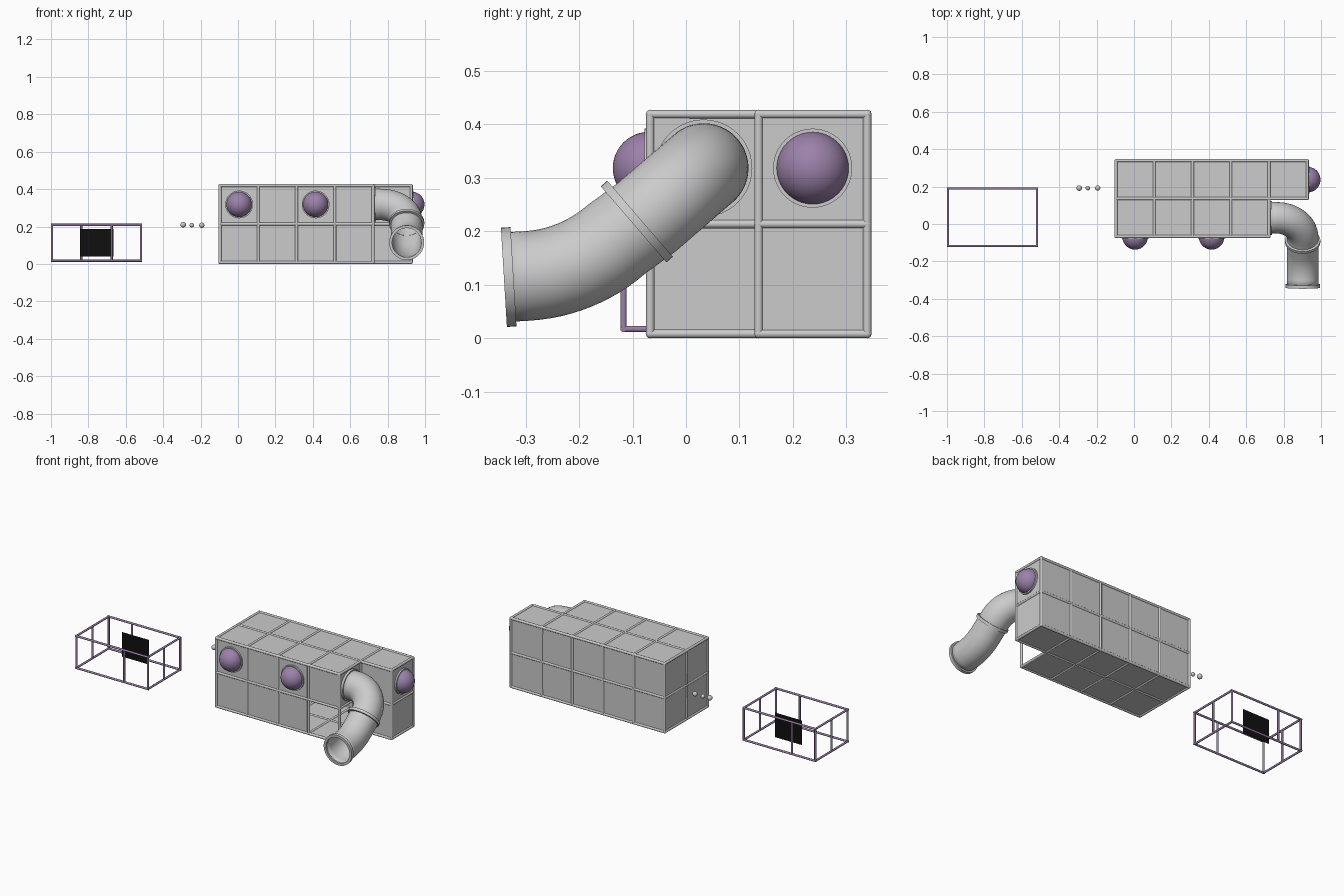
import bpy, bmesh, math
from mathutils import Vector, Quaternion

if "Cube" in bpy.data.objects:
    bpy.data.objects.remove(bpy.data.objects["Cube"])


def material(name, rgb):
    m = bpy.data.materials.new(name)
    m.diffuse_color = (*rgb, 1)
    m.use_nodes = True
    m.node_tree.nodes["Principled BSDF"].inputs["Base Color"].default_value = m.diffuse_color
    return m


PURPLE = material("purple", (0.33, 0.22, 0.40))
BLACK = material("black", (0.005, 0.005, 0.005))


def finish(name, bm, mat=None, smooth=True):
    bmesh.ops.recalc_face_normals(bm, faces=bm.faces)
    me = bpy.data.meshes.new(name)
    bm.to_mesh(me)
    bm.free()
    ob = bpy.data.objects.new(name, me)
    bpy.context.collection.objects.link(ob)
    if mat:
        me.materials.append(mat)
    if smooth:
        bpy.ops.object.select_all(action='DESELECT')
        ob.select_set(True)
        bpy.context.view_layer.objects.active = ob
        bpy.ops.object.shade_smooth_by_angle(angle=math.radians(40))
    return ob


def add_bar(bm, a, b, r, sides=12):
    a, b = Vector(a), Vector(b)
    d = b - a
    geo = bmesh.ops.create_cone(bm, cap_ends=True, segments=sides, radius1=r,
                                radius2=r, depth=d.length)
    rot = d.to_track_quat('Z', 'Y')
    for v in geo['verts']:
        v.co = rot @ v.co + (a + b) / 2


def sweep(bm, sections, normal, sides=48, closed=False):
    """Skin circles given as (point, tangent, radius)."""
    rings, prev, n = [], None, Vector(normal)
    for p, t, r in sections:
        t = t.normalized()
        if prev is not None:
            n = prev.rotation_difference(t) @ n
        prev = t
        side = t.cross(n)
        rings.append([bm.verts.new(p + r * (math.cos(k * math.tau / sides) * n
                      + math.sin(k * math.tau / sides) * side)) for k in range(sides)])
    pairs = list(zip(rings, rings[1:])) + ([(rings[-1], rings[0])] if closed else [])
    for u, w in pairs:
        for k in range(sides):
            j = (k + 1) % sides
            bm.faces.new((u[k], u[j], w[j], w[k]))


def collar(name, centre, axis, r_in, r_out, length):
    bm = bmesh.new()
    c, t = Vector(centre), Vector(axis).normalized()
    a, b = c - t * length / 2, c + t * length / 2
    sweep(bm, [(a, t, r_in), (a, t, r_out), (b, t, r_out), (b, t, r_in)],
          t.orthogonal().normalized(), closed=True)
    return finish(name, bm)


# Hull: grid of cells with one corner column left out
XS = [-0.096 + 0.2045 * i for i in range(6)]
YS = [-0.067, 0.136, 0.339]
ZS = [0.008, 0.2135, 0.419]
cells = {(i, j, k) for i in range(5) for j in range(2) for k in range(2)
         if not (i == 4 and j == 0)}
open_faces = {((3, 0, 0), 1, 0), ((3, 0, 0), 0, 1)}   # doorway


def at(p):
    return Vector((XS[p[0]], YS[p[1]], ZS[p[2]]))


bars, panels = set(), bmesh.new()
for c in cells:
    for axis in range(3):
        for side in (0, 1):
            nb = list(c)
            nb[axis] += 1 if side else -1
            if tuple(nb) in cells:
                continue
            u, w = [q for q in range(3) if q != axis]
            quad = []
            for du, dw in ((0, 0), (1, 0), (1, 1), (0, 1)):
                p = list(c)
                p[axis] += side
                p[u] += du
                p[w] += dw
                quad.append(tuple(p))
            for s, e in zip(quad, quad[1:] + quad[:1]):
                bars.add(tuple(sorted((s, e))))
            if (c, axis, side) not in open_faces:
                panels.faces.new([panels.verts.new(at(p)) for p in quad])
bmesh.ops.remove_doubles(panels, verts=panels.verts, dist=1e-4)
ob = finish("hull_panels", panels, smooth=False)
mod = ob.modifiers.new("thickness", 'SOLIDIFY')
mod.thickness, mod.offset = 0.006, 0

bm = bmesh.new()
for s, e in sorted(bars):
    add_bar(bm, at(s), at(e), 0.008)
for p in sorted({q for b in bars for q in b}):        # rounded joints
    geo = bmesh.ops.create_icosphere(bm, subdivisions=2, radius=0.0085)
    bmesh.ops.translate(bm, verts=geo['verts'], vec=at(p))
finish("hull_frame", bm)

# Domed windows with collars
for i, (pos, axis) in enumerate([((0.006, -0.069, 0.318), (0, -1, 0)),
                                 ((0.415, -0.069, 0.318), (0, -1, 0)),
                                 ((0.929, 0.237, 0.318), (1, 0, 0))]):
    bm = bmesh.new()
    bmesh.ops.create_uvsphere(bm, u_segments=40, v_segments=24, radius=0.068)
    bmesh.ops.bisect_plane(bm, geom=bm.verts[:] + bm.edges[:] + bm.faces[:],
                           plane_co=(0, 0, 0), plane_no=(0, 0, 1), clear_inner=True)
    rot = Vector(axis).to_track_quat('Z', 'Y')
    for v in bm.verts:
        v.co = rot @ v.co + Vector(pos)
    finish(f"window_dome_{i}", bm, PURPLE)
    collar(f"window_collar_{i}", Vector(pos) + Vector(axis) * 0.003, axis, 0.066, 0.074, 0.012)

# Bent pipe: elbow down and forward, then levelling out
d1 = Vector((0, -0.757, -0.653)).normalized()
d2 = Vector((0, -0.998, -0.06)).normalized()
X = Vector((1, 0, 0))
start = Vector((0.724, 0.033, 0.318))
R1, R2 = 0.14, 0.28
path = [(start, X)]
base = Vector((0.762, 0.033, 0.318))
for k in range(17):
    a = math.pi / 2 * k / 16
    path.append((base + R1 * (math.sin(a) * X + (1 - math.cos(a)) * d1),
                 math.cos(a) * X + math.sin(a) * d1))
turn = d1.angle(d2)
corner = Vector((0.902, -0.203, 0.122))
p = corner - d1 * R2 * math.tan(turn / 2)
inward = (d2 - d1 * d1.dot(d2)).normalized()
for k in range(13):
    a = turn * k / 12
    path.append((p + R2 * (math.sin(a) * d1 + (1 - math.cos(a)) * inward),
                 math.cos(a) * d1 + math.sin(a) * inward))
end = corner + d2 * 0.137
path.append((end, d2))
bm = bmesh.new()
outer = [(q, t, 0.084) for q, t in path]
sweep(bm, outer, (0, 0, 1))
ob = finish("pipe", bm)
mod = ob.modifiers.new("wall", 'SOLIDIFY')
mod.thickness, mod.offset = 0.006, -1
collar("pipe_base_collar", start + X * 0.006, X, 0.08, 0.091, 0.014)
collar("pipe_middle_collar", (0.902, -0.092, 0.218), d1, 0.08, 0.094, 0.016)
collar("pipe_end_collar", end - d2 * 0.008, d2, 0.078, 0.093, 0.018)

# Open cage standing apart on the left
bm = bmesh.new()
x0, x1, y0, y1, z0, z1 = -0.994, -0.518, -0.117, 0.19, 0.017, 0.209
r = 0.006
for z in (z0, z1):
    for y in (y0, y1):
        add_bar(bm, (x0 - r, y, z), (x1 + r, y, z), r)
    for x in (x0, x1):
        add_bar(bm, (x, y0, z), (x, y1, z), r)
ym = (y0 + y1) / 2
for x, y in ((x0, y0), (x0, y1), (x1, y0), (x1, y1), (x0, ym), (x1, ym),
             (-0.675, y0), (-0.838, y1)):
    add_bar(bm, (x, y, z0), (x, y, z1), r)
finish("cage", bm, PURPLE)

# Dark upright screen inside the cage
bm = bmesh.new()
bm.faces.new([bm.verts.new((x, 0.105, z)) for x, z in
              ((-0.845, 0.04), (-0.665, 0.04), (-0.665, 0.188), (-0.845, 0.188))])
finish("cage_screen", bm, BLACK, smooth=False)

# Small floating knobs between cage and hull
for i, (x, z, rad) in enumerate([(-0.293, 0.21, 0.015), (-0.247, 0.207, 0.012),
                                 (-0.194, 0.207, 0.014)]):
    bm = bmesh.new()
    bmesh.ops.create_uvsphere(bm, u_segments=20, v_segments=12, radius=rad)
    bmesh.ops.translate(bm, verts=bm.verts, vec=(x, 0.192, z))
    finish(f"knob_{i}", bm)
